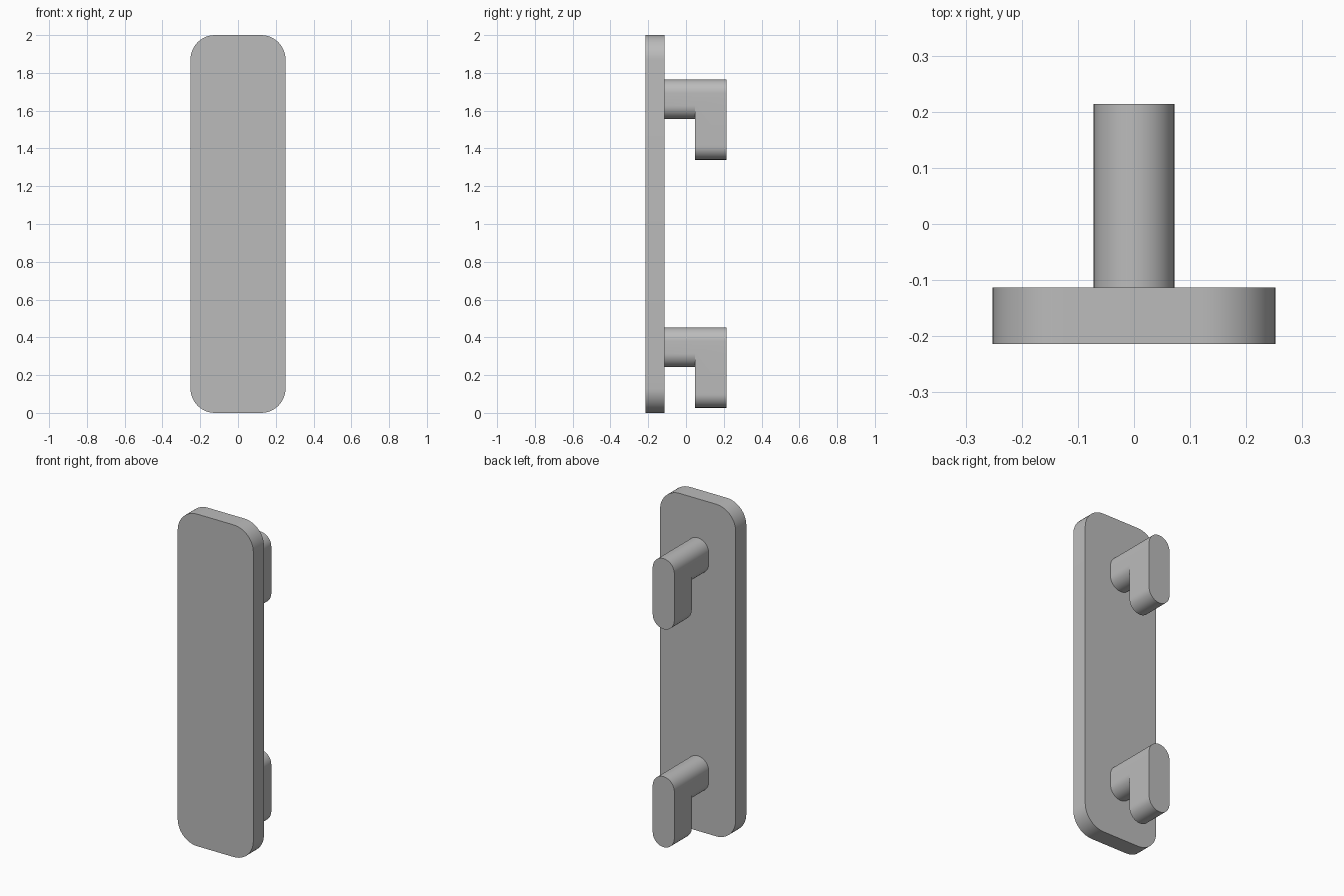
import bpy, bmesh
from math import sin, cos, pi

if "Cube" in bpy.data.objects:
    bpy.data.objects.remove(bpy.data.objects["Cube"], do_unlink=True)

grey = bpy.data.materials.new("plain grey")
grey.use_nodes = True
grey.diffuse_color = (0.5, 0.5, 0.5, 1)
grey.node_tree.nodes["Principled BSDF"].inputs["Base Color"].default_value = (0.5, 0.5, 0.5, 1)


def arc(cx, cz, r, start, sweep, steps):
    """Points (x, z) along a circular arc, both ends included."""
    return [(cx + r * cos(start + sweep * i / steps),
             cz + r * sin(start + sweep * i / steps)) for i in range(steps + 1)]


def ring(bm, points, y):
    return [bm.verts.new((x, y, z)) for x, z in points]


def bridge(bm, a, b):
    for i in range(len(a)):
        j = (i + 1) % len(a)
        bm.faces.new((a[i], a[j], b[j], b[i]))


def finish(bm, name):
    bmesh.ops.recalc_face_normals(bm, faces=bm.faces)
    mesh = bpy.data.meshes.new(name)
    bm.to_mesh(mesh)
    bm.free()
    mesh.materials.append(grey)
    obj = bpy.data.objects.new(name, mesh)
    bpy.context.collection.objects.link(obj)
    bpy.ops.object.select_all(action="DESELECT")
    obj.select_set(True)
    bpy.context.view_layer.objects.active = obj
    bpy.ops.object.shade_smooth_by_angle()


FRONT, PLATE_BACK, STEP, BACK = -0.214, -0.113, 0.048, 0.214
HALF_W, CORNER = 0.252, 0.13
HOOK_R = 0.072

# Rounded rectangular back plate
bm = bmesh.new()
dx = HALF_W - CORNER
outline = []
for i, (sx, cz) in enumerate(((1, 2 - CORNER), (-1, 2 - CORNER), (-1, CORNER), (1, CORNER))):
    outline += arc(sx * dx, cz, CORNER, i * pi / 2, pi / 2, 12)
front, back = ring(bm, outline, FRONT), ring(bm, outline, PLATE_BACK)
bridge(bm, front, back)
bm.faces.new(front)
bm.faces.new(back)
finish(bm, "back_plate")


# Hook: a short round-edged arm that continues into a longer hanging tip
def hook(name, top):
    bm = bmesh.new()
    upper = arc(0, top - HOOK_R, HOOK_R, 0, pi, 24)
    arm_low = arc(0, top - 0.21 + HOOK_R, HOOK_R, pi, pi, 24)
    tip_low = arc(0, top - 0.425 + HOOK_R, HOOK_R, pi, pi, 24)
    tip_profile = upper + arm_low[:1] + tip_low + arm_low[-1:]

    root = ring(bm, upper + arm_low, PLATE_BACK)
    bend_upper = ring(bm, upper, STEP)
    bend_arm = ring(bm, arm_low, STEP)
    bend_tip = ring(bm, tip_low, STEP)
    end = ring(bm, tip_profile, BACK)

    bridge(bm, root, bend_upper + bend_arm)
    bridge(bm, bend_upper + bend_arm[:1] + bend_tip + bend_arm[-1:], end)
    bm.faces.new(bend_arm + bend_tip[::-1])   # inner face of the tip
    bm.faces.new(end)
    bm.faces.new(root)
    finish(bm, name)


hook("upper_hook", 1.765)
hook("lower_hook", 0.452)
